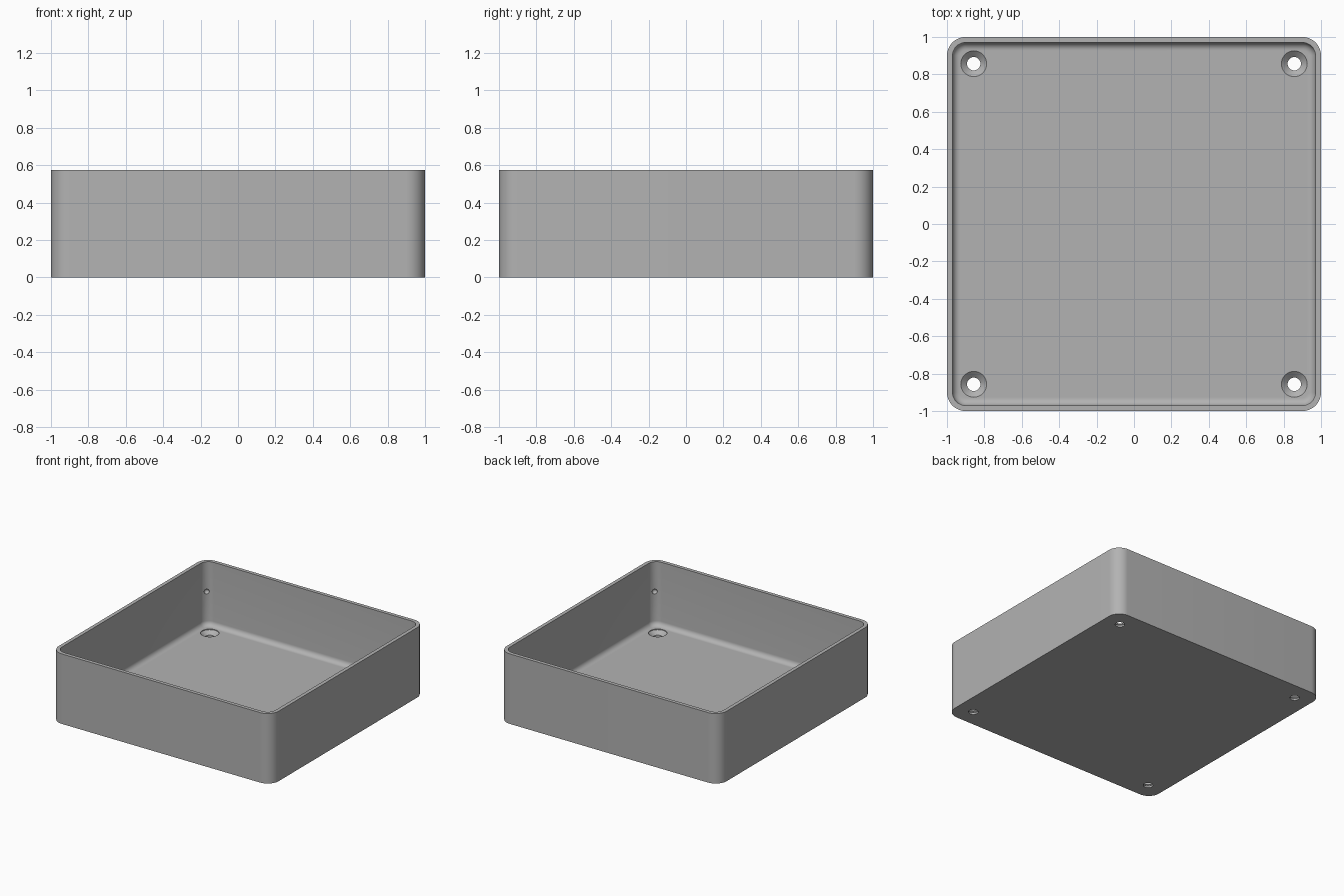
import bpy, bmesh, math
from mathutils import Vector

if "Cube" in bpy.data.objects:
    bpy.data.objects.remove(bpy.data.objects["Cube"])

HEIGHT, FLOOR, WALL, RADIUS, FILLET = 0.575, 0.05, 0.03, 0.1, 0.04
HOLE = 0.857

grey = bpy.data.materials.new("plain grey")
grey.use_nodes = True
colour = (0.45, 0.45, 0.45, 1)
grey.diffuse_color = colour
grey.node_tree.nodes["Principled BSDF"].inputs["Base Color"].default_value = colour


def make_object(name, bm):
    bmesh.ops.recalc_face_normals(bm, faces=bm.faces)
    mesh = bpy.data.meshes.new(name)
    bm.to_mesh(mesh)
    bm.free()
    obj = bpy.data.objects.new(name, mesh)
    mesh.materials.append(grey)
    bpy.context.collection.objects.link(obj)
    return obj


def skin(bm, rings):
    """Join rings of points into a closed skin with flat ends."""
    loops = [[bm.verts.new(p) for p in ring] for ring in rings]
    n = len(loops[0])
    for a, b in zip(loops, loops[1:]):
        for i in range(n):
            j = (i + 1) % n
            bm.faces.new((a[i], a[j], b[j], b[i]))
    bm.faces.new(loops[0])
    bm.faces.new(loops[-1])


def rounded_square(inset, z, steps=12):
    r = RADIUS - inset
    c = 1 - RADIUS
    points = []
    for corner, (sx, sy) in enumerate(((1, 1), (-1, 1), (-1, -1), (1, -1))):
        for k in range(steps + 1):
            a = (corner + k / steps) * math.pi / 2
            points.append((sx * c + r * math.cos(a), sy * c + r * math.sin(a), z))
    return points


def circle(x, y, r, z, n=40):
    return [(x + r * math.cos(2 * math.pi * i / n),
             y + r * math.sin(2 * math.pi * i / n), z) for i in range(n)]


# Open tray: outside, rim, inside wall and rounded floor edge
rings = [rounded_square(0, 0), rounded_square(0, HEIGHT), rounded_square(WALL, HEIGHT)]
for k in range(9):
    a = k / 8 * math.pi / 2
    rings.append(rounded_square(WALL + FILLET * (1 - math.cos(a)),
                                FLOOR + FILLET * (1 - math.sin(a))))
bm = bmesh.new()
skin(bm, rings)
tray = make_object("tray", bm)

# Countersunk screw holes and small dimples in the inner corners
bm = bmesh.new()
diagonal = 1 - RADIUS + (RADIUS - WALL) * math.sqrt(0.5)
for sx in (-1, 1):
    for sy in (-1, 1):
        profile = ((0.036, -0.1), (0.036, 0.015), (0.069, 0.044), (0.069, 0.12))
        skin(bm, [circle(sx * HOLE, sy * HOLE, r, z) for r, z in profile])
        ball = bmesh.ops.create_uvsphere(bm, u_segments=20, v_segments=12, radius=0.02)
        bmesh.ops.translate(bm, verts=ball["verts"],
                            vec=Vector((sx * diagonal, sy * diagonal, 0.33)))
cutter = make_object("hole_cutter", bm)
cutter.hide_render = True

cut = tray.modifiers.new("Screw holes", "BOOLEAN")
cut.operation = "DIFFERENCE"
cut.solver = "EXACT"
cut.object = cutter

bpy.ops.object.select_all(action="DESELECT")
tray.select_set(True)
bpy.context.view_layer.objects.active = tray
bpy.ops.object.modifier_apply(modifier=cut.name)
bpy.data.objects.remove(cutter)
bpy.ops.object.shade_smooth_by_angle(angle=math.radians(30))
